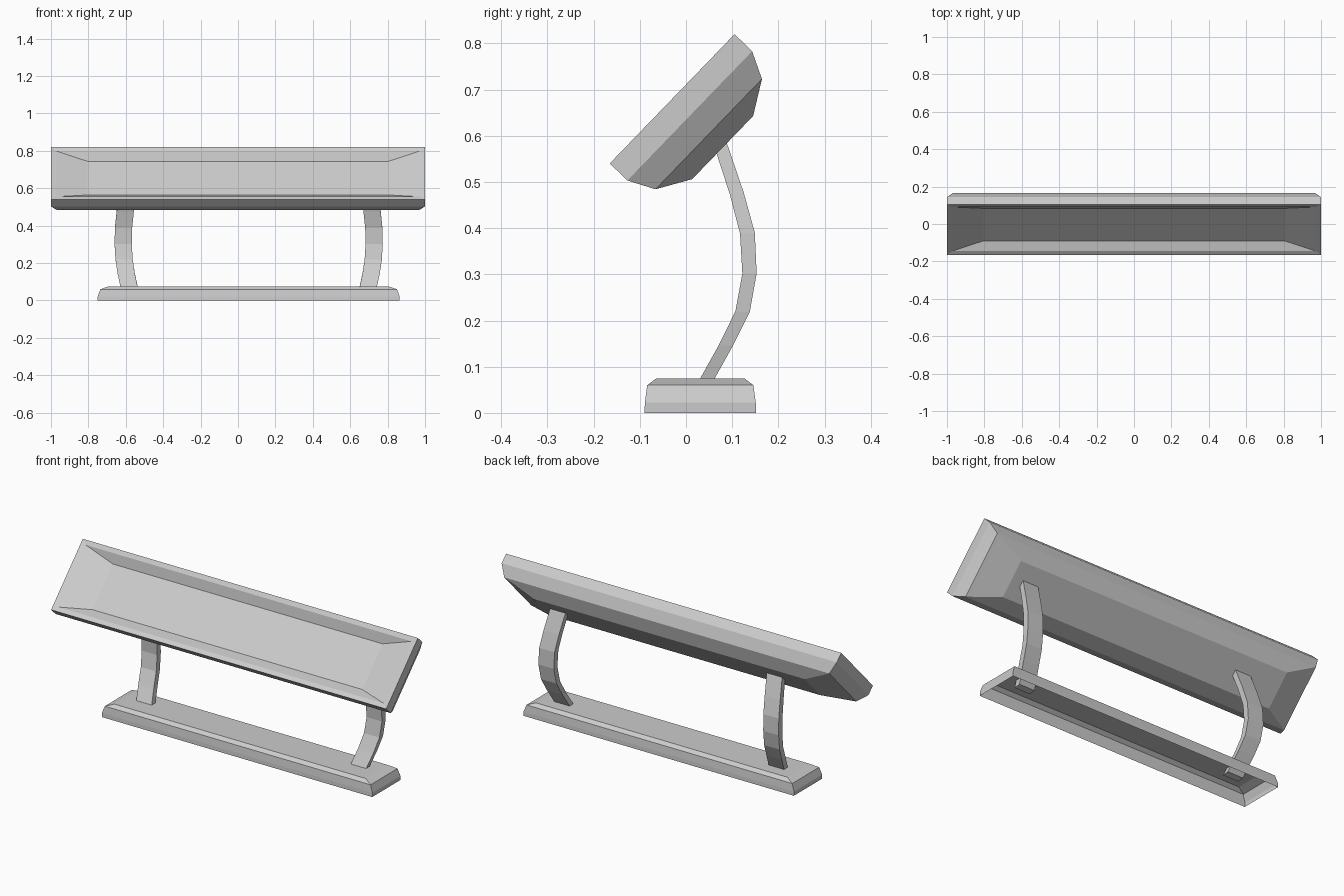
import bpy, bmesh, math
from mathutils import Matrix

if "Cube" in bpy.data.objects:
    bpy.data.objects.remove(bpy.data.objects["Cube"])


def loft(name, rings, cap_start=True, cap_end=True):
    """Skin a list of four-point rings into a flat-shaded mesh."""
    bm = bmesh.new()
    loops = [[bm.verts.new(p) for p in ring] for ring in rings]
    for a, b in zip(loops, loops[1:]):
        for i in range(4):
            j = (i + 1) % 4
            bm.faces.new((a[i], a[j], b[j], b[i]))
    if cap_start:
        bm.faces.new(loops[0][::-1])
    if cap_end:
        bm.faces.new(loops[-1])
    bmesh.ops.recalc_face_normals(bm, faces=bm.faces)
    mesh = bpy.data.meshes.new(name)
    bm.to_mesh(mesh)
    bm.free()
    obj = bpy.data.objects.new(name, mesh)
    bpy.context.collection.objects.link(obj)
    return obj


def rect(hx, hy, z):
    return [(-hx, -hy, z), (hx, -hy, z), (hx, hy, z), (-hx, hy, z)]


BASE_X, BASE_Y = 0.057, 0.031

# Tilted panel housing: recessed front, lip, straight rim, rounded back
panel = loft("panel_housing", [
    rect(0.805, 0.125, -0.037),
    rect(0.972, 0.170, -0.004),
    rect(1.0, 0.1945, 0.0),
    rect(1.0, 0.1945, -0.053),
    rect(0.970, 0.166, -0.110),
    rect(0.810, 0.095, -0.152),
])
panel.matrix_world = (Matrix.Translation((0, -0.03, 0.68))
                      @ Matrix.Rotation(math.radians(46), 4, 'X'))

# Base: chamfered tray, hollow underneath
base = loft("base", [
    rect(0.807, 0.121, 0.0),
    rect(0.807, 0.120, 0.022),
    rect(0.793, 0.115, 0.060),
    rect(0.750, 0.095, 0.075),
], cap_start=False)
base.location = (BASE_X, BASE_Y, 0)

# Curved support arms: (outward offset, front y, front z, back y, back z)
path = [
    (0.635, 0.013, 0.044, 0.048, 0.048),
    (0.640, 0.031, 0.075, 0.064, 0.078),
    (0.655, 0.070, 0.145, 0.103, 0.148),
    (0.666, 0.107, 0.220, 0.138, 0.218),
    (0.671, 0.122, 0.302, 0.153, 0.302),
    (0.669, 0.117, 0.388, 0.149, 0.390),
    (0.660, 0.095, 0.473, 0.125, 0.477),
    (0.648, 0.066, 0.562, 0.092, 0.574),
    (0.643, 0.052, 0.600, 0.078, 0.612),
]
for name, side in (("left_arm", -1), ("right_arm", 1)):
    rings = []
    for off, fy, fz, by, bz in path:
        x = BASE_X + side * off
        rings.append([(x - 0.046, fy, fz), (x + 0.046, fy, fz),
                      (x + 0.046, by, bz), (x - 0.046, by, bz)])
    loft(name, rings)
